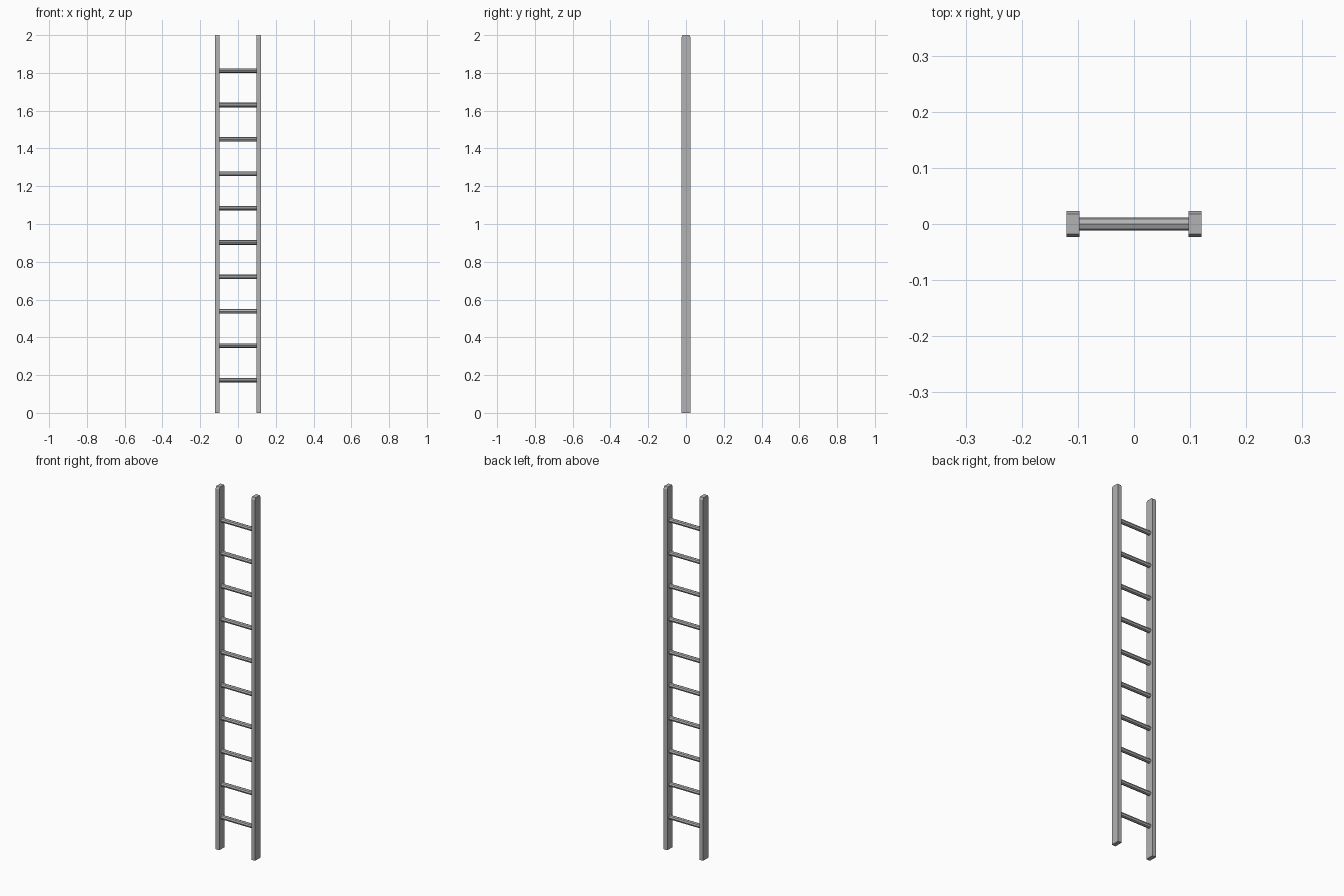
import bpy
import bmesh
import math

if "Cube" in bpy.data.objects:
    bpy.data.objects.remove(bpy.data.objects["Cube"])

grey = bpy.data.materials.new("plain_grey")
grey.use_nodes = True
colour = (0.45, 0.45, 0.45, 1)
grey.diffuse_color = colour
grey.node_tree.nodes["Principled BSDF"].inputs["Base Color"].default_value = colour

HEIGHT = 2.0
RAIL_X = 0.109
RAIL_WIDTH = 0.023
RAIL_DEPTH = 0.047
RUNGS = 10
RUNG_RADIUS = 0.012


def extrude_profile(name, profile, width, location):
    """Extrude a (y, z) outline along x, centred on the location."""
    bm = bmesh.new()
    face = bm.faces.new([bm.verts.new((-width / 2, y, z)) for y, z in profile])
    side = bmesh.ops.extrude_face_region(bm, geom=[face])["geom"]
    verts = [v for v in side if isinstance(v, bmesh.types.BMVert)]
    bmesh.ops.translate(bm, verts=verts, vec=(width, 0, 0))
    bmesh.ops.recalc_face_normals(bm, faces=bm.faces)
    mesh = bpy.data.meshes.new(name)
    bm.to_mesh(mesh)
    bm.free()
    mesh.materials.append(grey)
    obj = bpy.data.objects.new(name, mesh)
    obj.location = location
    bpy.context.collection.objects.link(obj)
    return obj


# Side rails with chamfered top ends
d = RAIL_DEPTH / 2
cut = 0.006
rail = [(-d, 0), (d, 0), (d, HEIGHT - 2 * cut), (d - cut, HEIGHT),
        (cut - d, HEIGHT), (-d, HEIGHT - 2 * cut)]
for side, name in ((1, "left_rail"), (-1, "right_rail")):
    extrude_profile(name, rail, RAIL_WIDTH, (side * RAIL_X, 0, 0))

# Evenly spaced octagonal rungs
octagon = [(RUNG_RADIUS * math.cos(math.tau * k / 8),
            RUNG_RADIUS * math.sin(math.tau * k / 8)) for k in range(8)]
for i in range(RUNGS):
    extrude_profile(f"rung_{i + 1}", octagon, 2 * RAIL_X - RAIL_WIDTH,
                    (0, 0, 0.174 + 0.182 * i))
